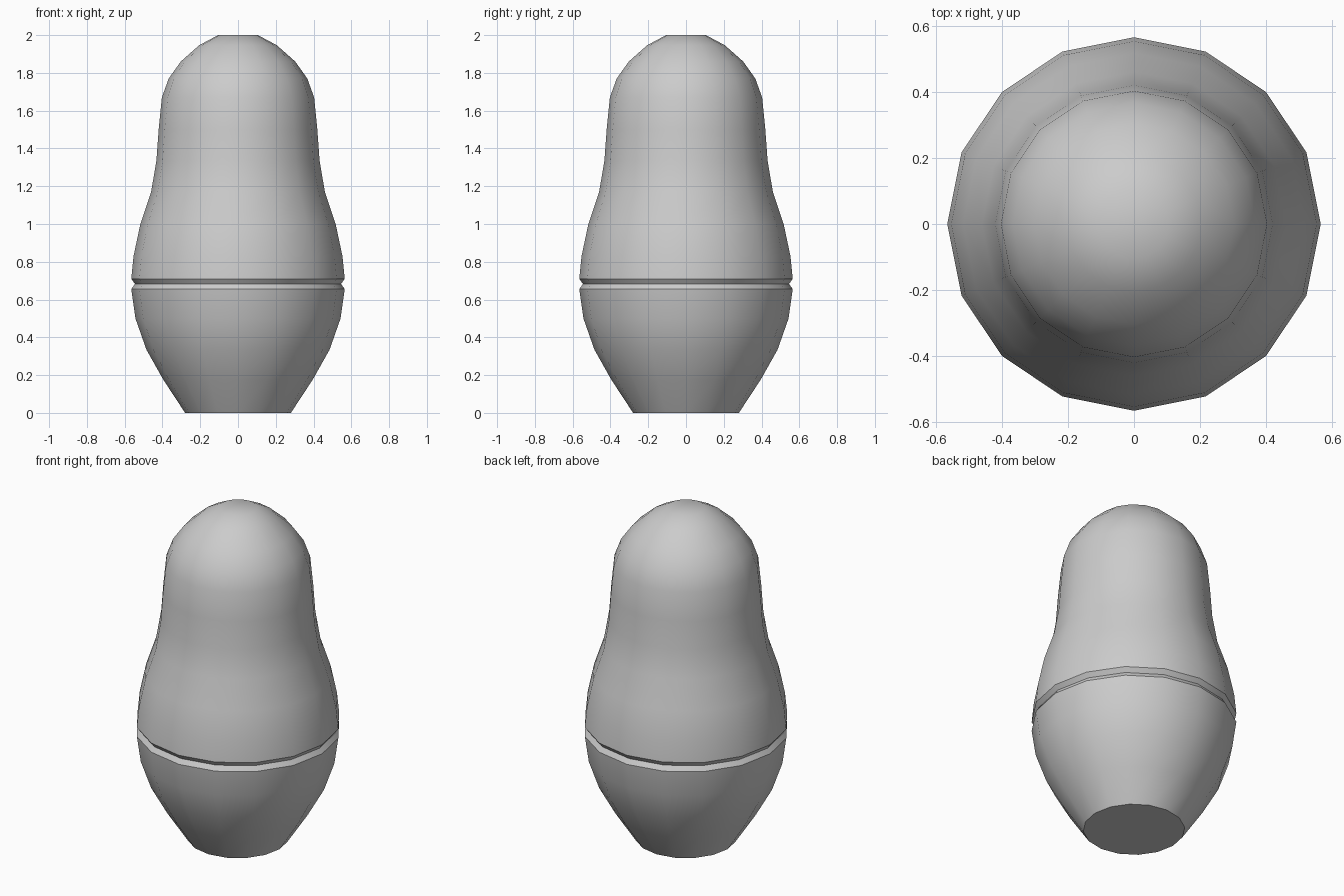
import bpy, bmesh, math

if "Cube" in bpy.data.objects:
    bpy.data.objects.remove(bpy.data.objects["Cube"])

SIDES = 16

# Silhouette as (radius, height), from base to crown
profile = [
    (0.28, 0.0), (0.395, 0.175), (0.485, 0.335), (0.543, 0.5), (0.565, 0.655),
    (0.546, 0.683),                      # seam groove
    (0.565, 0.71), (0.553, 0.83), (0.517, 1.0), (0.46, 1.17), (0.432, 1.335),
    (0.42, 1.5), (0.403, 1.67), (0.367, 1.77), (0.303, 1.86), (0.205, 1.947),
    (0.105, 2.0),
]


def lathe(name, points):
    """Revolve a profile around z and close both ends."""
    bm = bmesh.new()
    rings = []
    for r, z in points:
        rings.append([bm.verts.new((r * math.cos(2 * math.pi * i / SIDES),
                                    r * math.sin(2 * math.pi * i / SIDES), z))
                      for i in range(SIDES)])
    for low, high in zip(rings, rings[1:]):
        for i in range(SIDES):
            j = (i + 1) % SIDES
            bm.faces.new((low[i], low[j], high[j], high[i]))
    bm.faces.new(rings[0][::-1])
    bm.faces.new(rings[-1])
    mesh = bpy.data.meshes.new(name)
    bm.to_mesh(mesh)
    bm.free()
    obj = bpy.data.objects.new(name, mesh)
    bpy.context.collection.objects.link(obj)
    return obj


# Wooden nesting doll body
body = lathe("nesting_doll_body", profile)
bpy.context.view_layer.objects.active = body
body.select_set(True)
bpy.ops.object.shade_smooth_by_angle(angle=math.radians(32))
